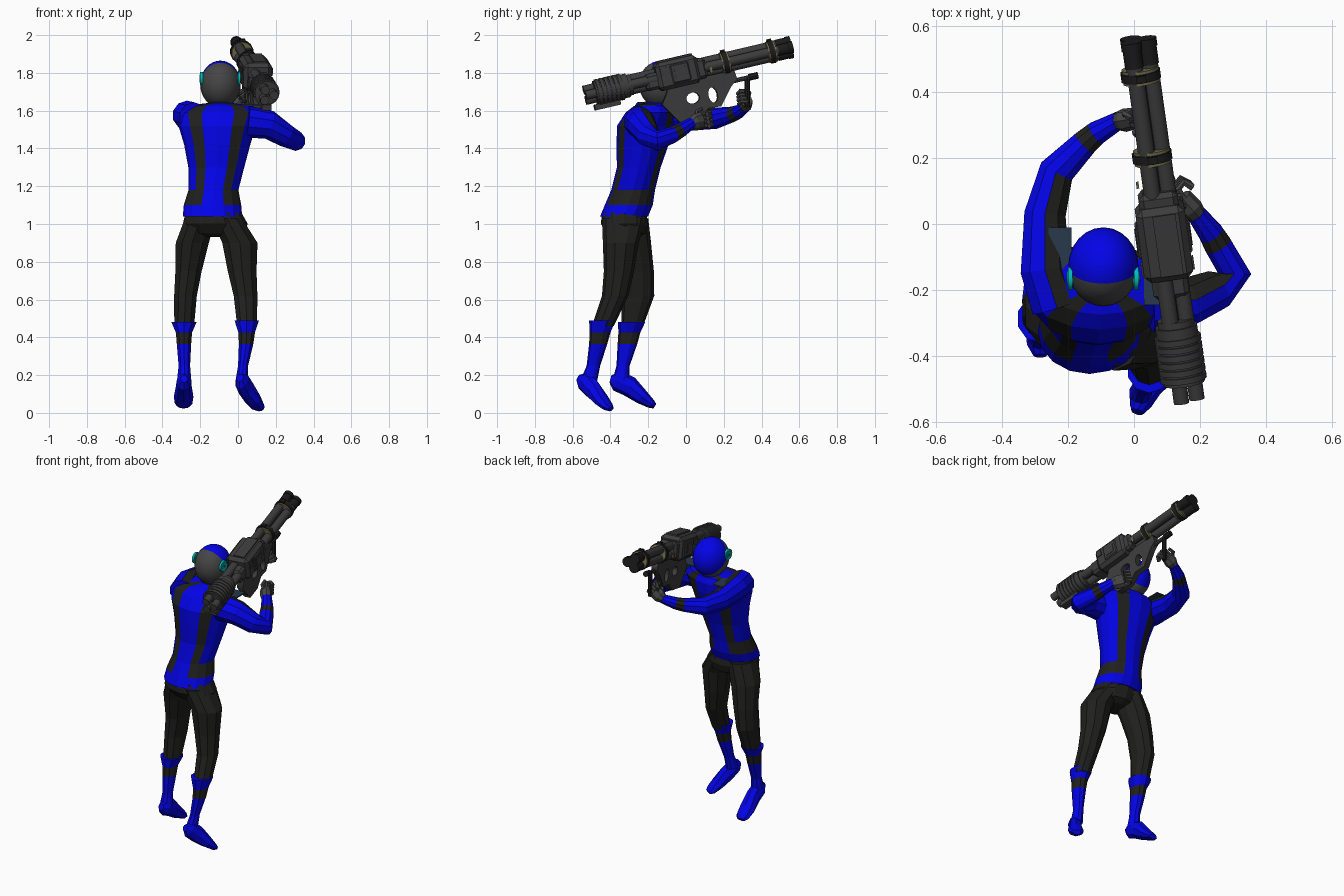
import bpy, bmesh, math
from mathutils import Matrix, Vector

cube = bpy.data.objects.get("Cube")
if cube:
    bpy.data.objects.remove(cube, do_unlink=True)


def material(name, *rgb):
    m = bpy.data.materials.new(name)
    m.use_nodes = True
    m.diffuse_color = (*rgb, 1)
    m.node_tree.nodes["Principled BSDF"].inputs["Base Color"].default_value = (*rgb, 1)
    return m


BLUE = material("suit_blue", .001, .001, .8)
BLACK = material("suit_black", .014, .014, .013)
HELMET = material("helmet_grey", .06, .06, .06)
GUN = material("gun_grey", .045, .045, .045)
DARK = material("muzzle_black", .011, .011, .011)
GOLD = material("brass", .17, .15, .075)
CYAN = material("ear_cyan", 0, .5, .5)
SLATE = material("strap_slate", .02, .04, .07)
SUIT = (BLUE, BLACK)
smooth = []


def link(name, bm, mats, matrix=Matrix(), soft=False):
    bmesh.ops.recalc_face_normals(bm, faces=bm.faces)
    mesh = bpy.data.meshes.new(name)
    bm.to_mesh(mesh)
    bm.free()
    for m in mats:
        mesh.materials.append(m)
    ob = bpy.data.objects.new(name, mesh)
    bpy.context.collection.objects.link(ob)
    ob.matrix_world = matrix
    if soft:
        smooth.append(ob)
    return ob


def loft(name, rings, mats, sides=10, upright=True, rule=lambda i, j: 0):
    """Skin rings of (x, y, z, half width, half depth), level or square to the path."""
    bm = bmesh.new()
    centres = [Vector(r[:3]) for r in rings]
    loops = []
    for i, (c, r) in enumerate(zip(centres, rings)):
        u, v = Vector((1, 0, 0)), Vector((0, 1, 0))
        if not upright:
            t = (centres[min(i + 1, len(rings) - 1)] - centres[max(i - 1, 0)]).normalized()
            u = t.cross(Vector((0, 0, 1))).normalized()
            v = u.cross(t)
        angles = [math.tau * j / sides for j in range(sides)]
        loops.append([bm.verts.new(c + u * r[3] * math.sin(a) + v * r[-1] * math.cos(a)) for a in angles])
    for i in range(len(loops) - 1):
        for j in range(sides):
            k = (j + 1) % sides
            f = bm.faces.new((loops[i][j], loops[i][k], loops[i + 1][k], loops[i + 1][j]))
            f.material_index = rule(i, j)
    bm.faces.new(loops[0])
    bm.faces.new(loops[-1])
    return link(name, bm, mats)


# Torso: paired stripes front and back, joined by a belt at the sides, blue hem
def torso_rule(i, j):
    q = min(j % 8, 7 - j % 8)
    return int(i > 0 and (q == 1 or (i == 1 and q > 1)))


loft("torso", [(-.135, -.328, 1.04, .157, .127), (-.135, -.303, 1.1, .152, .127),
               (-.13, -.28, 1.18, .132, .116), (-.115, -.25, 1.3, .148, .116),
               (-.11, -.23, 1.42, .175, .138), (-.11, -.215, 1.52, .205, .15),
               (-.105, -.19, 1.59, .225, .13), (-.1, -.175, 1.625, .18, .1),
               (-.095, -.16, 1.64, .07, .06)], SUIT, 16, rule=torso_rule)
loft("neck", [(-.095, -.16, 1.61, .06), (-.093, -.14, 1.69, .055)], (BLACK,))
loft("pelvis", [(-.13, -.328, 1.06, .148, .118), (-.12, -.325, 1.0, .172, .125),
                (-.112, -.315, .95, .14, .1), (-.11, -.31, .93, .06, .06)], (BLACK,), 12)

# Legs, boots and feet
loft("right_leg", [(-.2, -.31, 1.03, .085, .11), (-.242, -.28, .9, .092, .095),
                   (-.262, -.255, .75, .073, .085), (-.278, -.253, .62, .063, .085),
                   (-.285, -.285, .46, .055, .058)], (BLACK,))
loft("left_leg", [(-.06, -.33, 1.03, .085, .115), (.01, -.345, .9, .098, .095),
                  (.022, -.355, .75, .08, .08), (.04, -.375, .62, .066, .07),
                  (.048, -.44, .46, .055, .058)], (BLACK,))


def boot_rule(i, j):
    return int(i == 1)


loft("right_boot", [(-.286, -.288, .48, .07, .072), (-.286, -.3, .425, .045, .058),
                    (-.286, -.31, .365, .04, .052), (-.284, -.333, .25, .032, .035),
                    (-.285, -.345, .17, .04, .045)], SUIT, rule=boot_rule)
loft("left_boot", [(.046, -.443, .49, .068, .07), (.046, -.455, .425, .046, .055),
                   (.043, -.465, .365, .04, .048), (.027, -.49, .25, .028, .036),
                   (.02, -.515, .17, .035, .045)], SUIT, rule=boot_rule)
loft("right_foot", [(-.285, -.4, .18, .02, .02), (-.285, -.365, .17, .04, .055),
                    (-.287, -.3, .14, .042, .055), (-.288, -.235, .085, .052, .04),
                    (-.288, -.185, .048, .046, .025), (-.288, -.165, .035, .03, .014)],
     (BLUE,), 8, False)
loft("left_foot", [(.01, -.57, .185, .02, .02), (.02, -.54, .17, .036, .052),
                   (.045, -.495, .125, .04, .052), (.08, -.45, .07, .048, .038),
                   (.105, -.415, .033, .044, .024), (.115, -.398, .02, .026, .014)],
     (BLUE,), 8, False)


# Arms: a black strip over each shoulder and a band on each forearm
def arm_rule(strip):
    return lambda i, j: int(i == 4 or (i < 3 and j in strip))


loft("right_arm", [(-.235, -.25, 1.565, .08), (-.27, -.14, 1.575, .078), (-.27, .03, 1.56, .066),
                   (-.235, .16, 1.56, .056), (-.15, .245, 1.58, .042), (-.115, .275, 1.593, .038),
                   (-.045, .315, 1.62, .028)], SUIT, 10, False, arm_rule((0, 1)))
loft("left_arm", [(.05, -.245, 1.54, .085), (.165, -.235, 1.525, .076), (.25, -.2, 1.47, .064),
                  (.305, -.15, 1.44, .053), (.255, -.065, 1.475, .044), (.235, -.03, 1.495, .04),
                  (.19, .03, 1.535, .031)], SUIT, 10, False, arm_rule((8, 9)))


# Gloved hands, each a palm with four curled fingers and a thumb
def hand(side, wrist, grip):
    w, g = Vector(wrist), Vector(grip)
    d = (g - w).normalized()
    cross = d.cross(Vector((0, 0, 1))).normalized()
    up = cross.cross(d)
    loft(side + "_palm", [(*w, .028), (*w.lerp(g, .4), .036, .045), (*g, .032, .045)],
         (HELMET,), 8, False)
    for k in range(4):
        base = g + up * (.033 - .022 * k)
        pts = (base, base + d * .035 + cross * .008, base + d * .04 + cross * .035,
               base + d * .01 + cross * .045)
        loft(f"{side}_finger_{k + 1}", [(*p, .012) for p in pts], (HELMET,), 6, False)
    loft(side + "_thumb", [(*w.lerp(g, .5), .014), (*(g + up * .05 - cross * .02), .012),
                           (*(g + up * .06 + d * .025), .01)], (HELMET,), 6, False)


hand("right", (-.05, .312, 1.617), (.005, .32, 1.655))
hand("left", (.195, .022, 1.53), (.145, .08, 1.548))

# Helmet: face shell bounded by a leaning plane above and a steeper one below
head = Vector((-.093, -.13, 1.74))
bm = bmesh.new()
bmesh.ops.create_uvsphere(bm, u_segments=24, v_segments=16, radius=1)
bmesh.ops.scale(bm, vec=(.107, .12, .125), verts=bm.verts)
leans = Vector((0, 1, .45)), Vector((0, 1, 1))
for lean in leans:
    bmesh.ops.bisect_plane(bm, geom=bm.verts[:] + bm.edges[:] + bm.faces[:],
                           plane_co=(0, 0, 0), plane_no=lean)
for f in bm.faces:
    f.material_index = int(all(f.calc_center_median().dot(lean) > 0 for lean in leans))
link("helmet", bm, (HELMET, BLUE), Matrix.Translation(head), True)
for side, s in (("right", -1), ("left", 1)):
    for part, r, w, mat in (("disc", .035, .014, CYAN), ("hub", .022, .02, CYAN), ("dot", .009, .024, HELMET)):
        bm = bmesh.new()
        bmesh.ops.create_cone(bm, segments=12, radius1=r, radius2=r, depth=w, cap_ends=True)
        link(f"{side}_ear_{part}", bm, (mat,), Matrix.Translation(head + Vector((s * .1, -.035, .03)))
             @ Matrix.Rotation(math.pi / 2, 4, 'Y'), True)

# Launcher frame: local y runs along the barrels
rear, front = Vector((.16, -.54, 1.68)), Vector((.005, .56, 1.937))
AIM = Matrix.Translation((rear + front) / 2) @ (front - rear).to_track_quat('Y', 'Z').to_matrix().to_4x4()


def tube(name, mat, y0, y1, r, x=0, z=0, sides=14):
    bm = bmesh.new()
    bmesh.ops.create_cone(bm, segments=sides, radius1=r, radius2=r, depth=y1 - y0, cap_ends=True,
                          matrix=Matrix.Translation((x, (y0 + y1) / 2, z)) @ Matrix.Rotation(-math.pi / 2, 4, 'X'))
    return link(name, bm, (mat,), AIM, True)


def box(name, mat, centre, size, matrix=AIM, bevel=0):
    bm = bmesh.new()
    bmesh.ops.create_cube(bm, size=1)
    bmesh.ops.scale(bm, vec=size, verts=bm.verts)
    if bevel:
        bmesh.ops.bevel(bm, geom=bm.edges[:], offset=bevel, segments=1, affect='EDGES')
    bmesh.ops.translate(bm, vec=centre, verts=bm.verts)
    return link(name, bm, (mat,), matrix)


# Three barrels with muzzles and rear nozzles
for k in range(3):
    a = math.radians(120 * k + 120)
    x, z = .032 * math.cos(a), .032 * math.sin(a)
    tube(f"barrel_{k + 1}", GUN, -.5, .52, .026, x, z)
    tube(f"muzzle_{k + 1}", DARK, .49, .565, .029, x, z)
    tube(f"muzzle_lip_{k + 1}", DARK, .545, .57, .032, x, z)
    tube(f"rear_nozzle_{k + 1}", GUN, -.565, -.49, .024, x, z)
tube("barrel_core", DARK, -.45, .46, .02)

# Clamp rings with brass bands
for k, y in enumerate((.19, .445)):
    tube(f"clamp_{k + 1}", DARK, y, y + .026, .062)
    tube(f"clamp_band_{k + 1}", GOLD, y - .009, y + .035, .057)
    box(f"clamp_bolt_{k + 1}", DARK, (0, y + .013, .06), (.03, .022, .018))

# Ribbed rear drum
tube("drum", GUN, -.51, -.33, .064, sides=16)
for k in range(6):
    tube(f"drum_rib_{k + 1}", GUN, -.5 + .024 * k, -.482 + .024 * k, .071, sides=16)
tube("drum_collar", GUN, -.34, -.31, .056)
box("drum_foot", GUN, (0, -.46, -.075), (.05, .14, .03))

# Receiver housing and its panels
box("housing", GUN, (0, -.06, .005), (.15, .23, .15), bevel=.02)
box("housing_front", GUN, (0, .065, 0), (.12, .06, .11), bevel=.015)
box("top_rail", GUN, (.01, -.06, .08), (.07, .19, .018))
box("rear_sleeve", GUN, (0, -.2, -.01), (.11, .08, .09), bevel=.015)
for s, side in ((-1, "right"), (1, "left")):
    box(side + "_panel", GUN, (s * .074, -.05, .005), (.016, .1, .1), bevel=.006)
    box(side + "_panel_plate", GUN, (s * .082, -.05, .005), (.006, .06, .06))
    box(side + "_lug", GUN, (s * .066, -.135, .03), (.03, .035, .04))
    box(side + "_brass_tag", GOLD, (s * .056, .115, -.02), (.008, .015, .03))

# Lower bracket: one outline with two finger holes
outline = [(-.12, -.04), (-.14, -.09), (-.175, -.14), (-.1, -.262), (0, -.262), (.06, -.215),
           (.13, -.22), (.205, -.13), (.245, -.1), (.24, -.05)]
curve = bpy.data.curves.new("bracket", 'CURVE')
curve.dimensions, curve.fill_mode, curve.extrude = '2D', 'BOTH', .02
holes = [[(cx + rx * math.cos(t * math.tau / 12), cz + rz * math.sin(t * math.tau / 12)) for t in range(12)]
         for cx, cz, rx, rz in ((-.008, -.144, .036, .03), (.1, -.152, .025, .042))]
for points in [outline] + holes:
    spline = curve.splines.new('POLY')
    spline.points.add(len(points) - 1)
    for p, co in zip(spline.points, points):
        p.co = (*co, 0, 1)
    spline.use_cyclic_u = True
curve.materials.append(GUN)
bracket = bpy.data.objects.new("bracket", curve)
bpy.context.collection.objects.link(bracket)
bracket.matrix_world = AIM @ Matrix(((0, 0, 1), (1, 0, 0), (0, 1, 0))).to_4x4()
bpy.ops.object.select_all(action='DESELECT')
bracket.select_set(True)
bpy.context.view_layer.objects.active = bracket
bpy.ops.object.convert(target='MESH')

# Fore grip on a short arm
tube("grip_arm", GUN, .21, .35, .012, 0, -.105, 8)
tube("grip_arm_tip", DARK, .31, .36, .018, 0, -.105, 8)
loft("fore_grip", [(.036, .325, 1.62, .014), (.036, .325, 1.78, .014)], (DARK,), 8)

# Slate strap plates on the shoulders
for side, x, y, size in (("right", -.225, -.1, (.07, .18, .008)), ("left", .095, -.2, (.13, .09, .008))):
    box(side + "_strap_plate", SLATE, (x, y, 1.628), size, Matrix())

bpy.ops.object.select_all(action='DESELECT')
for ob in smooth:
    ob.select_set(True)
bpy.context.view_layer.objects.active = smooth[0]
bpy.ops.object.shade_smooth_by_angle(angle=math.radians(40))
